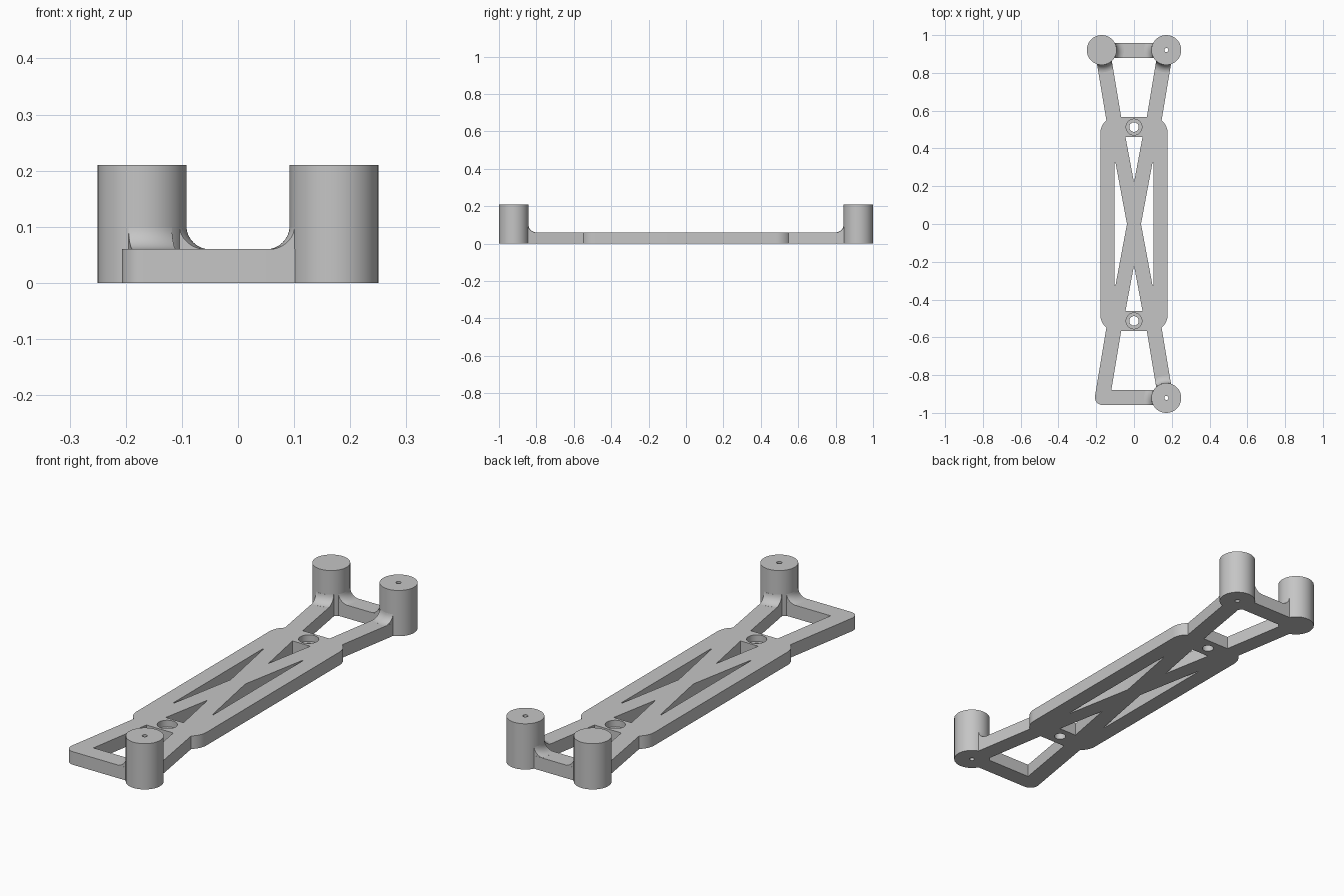
import bpy, bmesh, math
from mathutils import Vector

if "Cube" in bpy.data.objects:
    bpy.data.objects.remove(bpy.data.objects["Cube"], do_unlink=True)

THICK, POST_H, POST_R = 0.06, 0.21, 0.079
PX, PY = 0.171, 0.921          # post centres
EX, EY = 0.167, 0.918          # corner centres of the end frames
NX, NY = 0.100, 0.515          # where the arms meet the plate
ARM_R, FILLET = 0.04, 0.042    # half width of the struts, fillet at post foot

GREY = (0.56, 0.56, 0.56, 1)
grey = bpy.data.materials.new("plain grey")
grey.use_nodes = True
grey.diffuse_color = GREY
grey.node_tree.nodes["Principled BSDF"].inputs["Base Color"].default_value = GREY


def loft(name, rings):
    """Closed solid through a stack of equal-length rings."""
    bm = bmesh.new()
    rows = [[bm.verts.new(p) for p in ring] for ring in rings]
    bm.faces.new(rows[0][::-1])
    bm.faces.new(rows[-1])
    for low, high in zip(rows, rows[1:]):
        for i in range(len(low)):
            bm.faces.new((low[i - 1], low[i], high[i], high[i - 1]))
    bmesh.ops.recalc_face_normals(bm, faces=bm.faces)
    mesh = bpy.data.meshes.new(name)
    bm.to_mesh(mesh)
    bm.free()
    mesh.materials.append(grey)
    obj = bpy.data.objects.new(name, mesh)
    bpy.context.collection.objects.link(obj)
    return obj


def prism(name, pts, z0=0.0, z1=THICK):
    return loft(name, [[(x, y, z) for x, y in pts] for z in (z0, z1)])


def arc(cx, cy, r, start, sweep, n):
    return [(cx + r * math.cos(start + sweep * i / n), cy + r * math.sin(start + sweep * i / n))
            for i in range(n + 1)]


def circle(x, y, r, n=64):
    return arc(x, y, r, 0, math.tau, n)[:-1]


def cylinder(name, x, y, r, z0, z1, n=64):
    return prism(name, circle(x, y, r, n), z0, z1)


def flared_foot(name, x, y):
    """Turned solid whose side is the concave fillet at a post's foot."""
    top, out = THICK + FILLET, POST_R + FILLET
    profile = [(out - 0.003, 0.02)]
    for i in range(11):
        a = math.radians(266 - 8.2 * i)
        profile.append((out + FILLET * math.cos(a), top + FILLET * math.sin(a)))
    return loft(name, [[(px, py, z) for px, py in circle(x, y, r)] for r, z in profile])


def combine(target, tool, operation):
    mod = target.modifiers.new("combine", 'BOOLEAN')
    mod.operation, mod.object, mod.solver = operation, tool, 'MANIFOLD'
    bpy.context.view_layer.update()
    mesh = bpy.data.meshes.new_from_object(
        target.evaluated_get(bpy.context.evaluated_depsgraph_get()))
    target.modifiers.clear()
    target.data = mesh
    bpy.data.objects.remove(tool, do_unlink=True)


# Central plate with rounded corners
HW, HL, CR = 0.178, 0.567, 0.085
outline = []
for i, (sx, sy) in enumerate([(1, 1), (-1, 1), (-1, -1), (1, -1)]):
    outline += arc(sx * (HW - CR), sy * (HL - CR), CR, i * math.pi / 2, math.pi / 2, 14)
frame = prism("mounting_frame", outline)

# End frames: a tapered slab with rounded corners, opened up between its arms
lean = math.atan2(EX - NX, EY - NY)
side = ARM_R / math.cos(lean)              # half the arm width, measured along x


def arm_x(y):
    return NX + (y - NY) * math.tan(lean)


for s in (1, -1):
    corner = arc(EX, EY, ARM_R, -lean, math.pi / 2 + lean, 14)
    half = [(arm_x(NY) + side, NY)] + corner
    slab = half + [(-x, y) for x, y in reversed(half)]
    combine(frame, prism("end_frame", [(x, s * y) for x, y in slab]), 'UNION')
    inner = EY - ARM_R
    w0, w1 = arm_x(HL) - side, arm_x(inner) - side
    gap = [(-w0, s * HL), (w0, s * HL), (w1, s * inner), (-w1, s * inner)]
    combine(frame, prism("end_cutter", gap, -0.1, 0.2), 'DIFFERENCE')

# Posts on three corners, filleted only along the struts that meet them
for sx, sy in ((1, 1), (-1, 1), (1, -1)):
    start = Vector((sx * EX, sy * EY))
    for end in (Vector((-sx * EX, sy * EY)), Vector((sx * NX, sy * NY))):
        along = (end - start).normalized()
        across = Vector((-along.y, along.x)) * (ARM_R - 0.0004)
        far = start + along * 0.2
        limit = [start + across, start - across, far - across, far + across]
        foot = flared_foot("foot", sx * PX, sy * PY)
        combine(foot, prism("foot_limit", limit, -0.1, 0.3), 'INTERSECT')
        combine(frame, foot, 'UNION')
    combine(frame, cylinder("post", sx * PX, sy * PY, POST_R, 0, POST_H), 'UNION')

# Triangular openings that leave an X brace
for s in (1, -1):
    end_gap = [(-0.045, s * 0.46), (0.045, s * 0.46), (0, s * 0.22)]
    side_gap = [(s * 0.102, 0.325), (s * 0.102, -0.325), (s * 0.098, -0.325),
                (s * 0.037, 0), (s * 0.098, 0.325)]
    for gap in (end_gap, side_gap):
        combine(frame, prism("gap_cutter", gap, -0.1, 0.2), 'DIFFERENCE')
    # Counterbored screw holes
    combine(frame, cylinder("screw_cutter", 0, s * 0.513, 0.025, -0.1, 0.2, 40), 'DIFFERENCE')
    combine(frame, cylinder("bore_cutter", 0, s * 0.513, 0.042, 0.03, 0.2, 40), 'DIFFERENCE')
    # Pilot holes through the left-hand posts
    combine(frame, cylinder("pilot_cutter", PX, s * PY, 0.011, -0.1, 0.4, 20), 'DIFFERENCE')

# Smooth curved walls, crisp edges
bpy.ops.object.select_all(action='DESELECT')
frame.select_set(True)
bpy.context.view_layer.objects.active = frame
bpy.ops.object.shade_smooth_by_angle(angle=math.radians(30))
